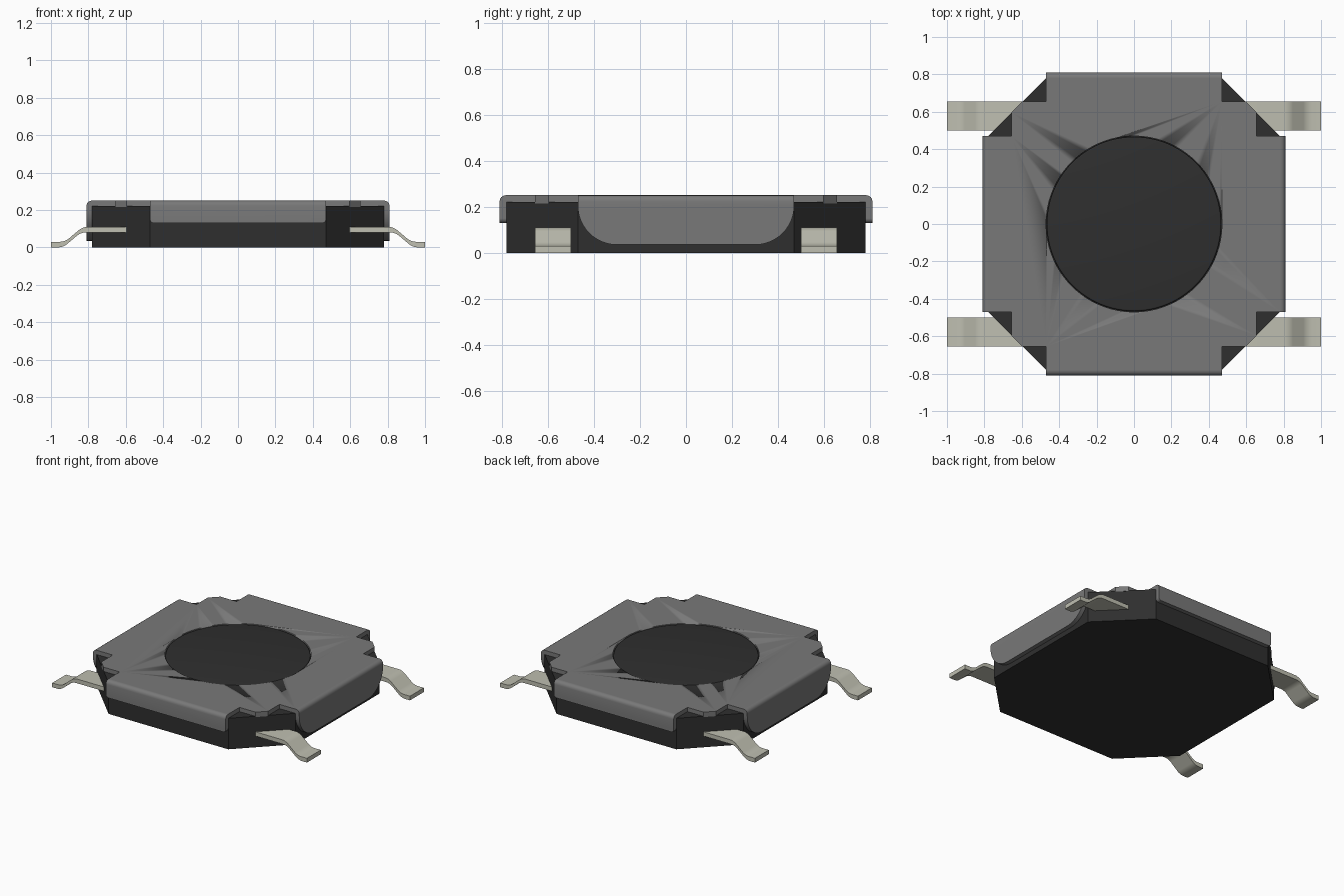
import bpy, bmesh
from math import pi, sin, cos
from mathutils import Matrix

cube = bpy.data.objects.get("Cube")
if cube:
    bpy.data.objects.remove(cube, do_unlink=True)


def material(name, r, g, b):
    m = bpy.data.materials.new(name)
    m.use_nodes = True
    m.diffuse_color = (r, g, b, 1)
    m.node_tree.nodes["Principled BSDF"].inputs["Base Color"].default_value = (r, g, b, 1)
    return m


BLACK = material("black plastic", 0.028, 0.028, 0.028)
GREY = material("grey cover metal", 0.19, 0.19, 0.19)
TIN = material("tinned terminal", 0.52, 0.52, 0.44)

HALF, WING, OUT = 0.78, 0.47, 0.81     # body half width, flap half width, cover reach
SHEET, TOP = 0.03, 0.25                # sheet thickness and overall height


def smooth(ob):
    bpy.ops.object.select_all(action="DESELECT")
    ob.select_set(True)
    bpy.context.view_layer.objects.active = ob
    bpy.ops.object.shade_smooth_by_angle(angle=pi / 6)


def prism(name, pts, depth, mat, matrix=Matrix(), rounded=None, radius=0.02):
    """Extrude an outline along local z, round the chosen edges, then place it."""
    bm = bmesh.new()
    face = bm.faces.new([bm.verts.new((x, y, 0)) for x, y in pts])
    ext = bmesh.ops.extrude_face_region(bm, geom=[face])
    moved = [v for v in ext["geom"] if isinstance(v, bmesh.types.BMVert)]
    bmesh.ops.translate(bm, verts=moved, vec=(0, 0, depth))
    if rounded:
        edges = [e for e in bm.edges if rounded(e.verts[0].co, e.verts[1].co)]
        bmesh.ops.bevel(bm, geom=edges, offset=radius, segments=4, profile=0.5,
                        affect="EDGES")
    bm.transform(matrix)
    bmesh.ops.recalc_face_normals(bm, faces=bm.faces)
    me = bpy.data.meshes.new(name)
    bm.to_mesh(me)
    bm.free()
    me.materials.append(mat)
    ob = bpy.data.objects.new(name, me)
    bpy.context.collection.objects.link(ob)
    smooth(ob)
    return ob


def circle(r, n=96):
    return [(r * cos(2 * pi * i / n), r * sin(2 * pi * i / n)) for i in range(n)]


def four_corners(quarter):
    """Repeat one corner's points by quarter turns."""
    pts = []
    for _ in range(4):
        pts += quarter
        quarter = [(-y, x) for x, y in quarter]
    return pts


def lift(z):
    return Matrix.Translation((0, 0, z))


# Octagonal base
prism("base", four_corners([(HALF, WING), (WING, HALF)]), TOP - SHEET, BLACK)

# Cover plate with notched corners and a round opening
IN, DIAG = 0.655, 0.597
plate = prism("cover_plate", four_corners([(HALF, WING), (IN, WING), (IN, DIAG),
              (DIAG, IN), (WING, IN), (WING, HALF)]), SHEET + 0.005, GREY,
              lift(TOP - SHEET - 0.005))
cutter = prism("opening_cutter", circle(0.47), 0.2, GREY, lift(0.15))
cutter.hide_render = True
cut = plate.modifiers.new("opening", "BOOLEAN")
cut.operation, cut.object, cut.solver = "DIFFERENCE", cutter, "EXACT"
bpy.context.view_layer.objects.active = plate
bpy.ops.object.modifier_apply(modifier=cut.name)
bpy.data.objects.remove(cutter, do_unlink=True)

# Button with a softened rim
BUTTON = 0.048
prism("button", circle(0.466), BUTTON, BLACK, lift(0.2),
      lambda a, b: min(a.z, b.z) > BUTTON - 0.001, 0.008)


# Folded cover flaps with rounded lower corners
def flap_outline(bottom, r, n=12):
    arc = [(WING - r + r * cos(a), bottom + r - r * sin(a))
           for a in (pi / 2 * i / n for i in range(n + 1))]
    return [(WING, TOP)] + arc + [(-x, z) for x, z in reversed(arc)] + [(-WING, TOP)]


outward = Matrix(((0, 0, 1, HALF), (1, 0, 0, 0), (0, 1, 0, 0), (0, 0, 0, 1)))
for i, side in enumerate(("left", "back", "right", "front")):
    bottom, r = ((0.035, 0.17), (0.13, 0.02))[i % 2]
    prism(side + "_flap", flap_outline(bottom, r), OUT - HALF, GREY,
          Matrix.Rotation(i * pi / 2, 4, "Z") @ outward,
          lambda a, b: min(a.y, b.y) > TOP - 0.001 and min(a.z, b.z) > 0.02, 0.027)

# Bent terminals, one per corner
LEG = [(1, 0), (0.935, 0), (0.84, 0.08), (0.5, 0.08),
       (0.5, 0.11), (0.83, 0.11), (0.925, 0.03), (1, 0.03)]
upright = Matrix(((1, 0, 0, 0), (0, 0, 1, 0.5), (0, 1, 0, 0), (0, 0, 0, 1)))
for sx, xname in ((1, "left"), (-1, "right")):
    for sy, yname in ((1, "back"), (-1, "front")):
        prism(f"{yname}_{xname}_terminal", LEG, 0.155, TIN,
              Matrix.Diagonal((sx, sy, 1, 1)) @ upright,
              lambda a, b: abs(a.x - b.x) < 0.001 and abs(a.z - b.z) > 0.1
              and 0.6 < a.x < 0.99, 0.025)
